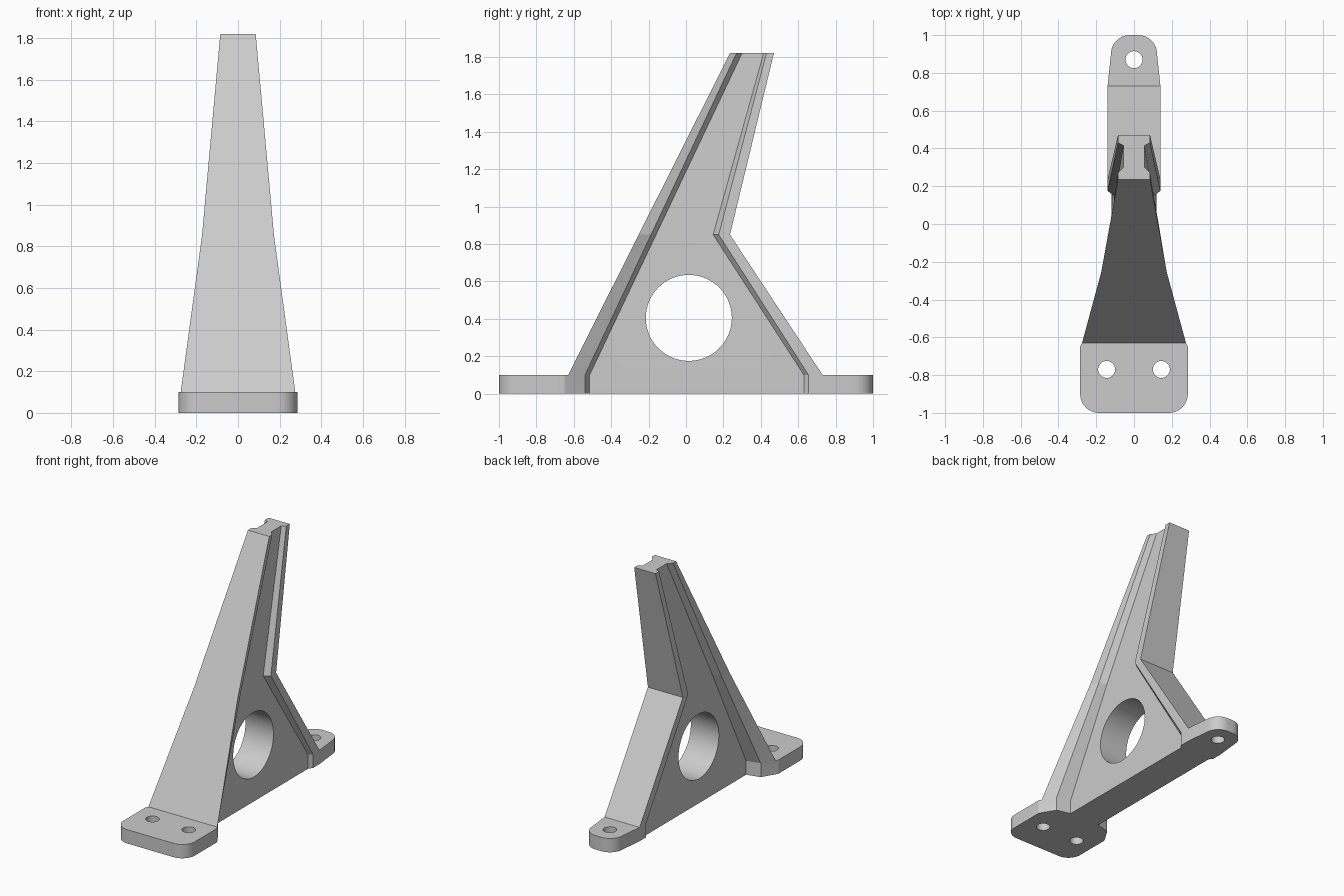
import bpy, bmesh, math
from mathutils import Matrix

cube = bpy.data.objects.get("Cube")
if cube:
    bpy.data.objects.remove(cube, do_unlink=True)

grey = bpy.data.materials.new("light grey")
grey.use_nodes = True
COLOUR = (0.6, 0.6, 0.6, 1)
grey.diffuse_color = COLOUR
grey.node_tree.nodes["Principled BSDF"].inputs["Base Color"].default_value = COLOUR

FOOT = 0.1


def finish(bm, name):
    bmesh.ops.recalc_face_normals(bm, faces=bm.faces)
    mesh = bpy.data.meshes.new(name)
    bm.to_mesh(mesh)
    bm.free()
    mesh.materials.append(grey)
    obj = bpy.data.objects.new(name, mesh)
    bpy.context.collection.objects.link(obj)
    return obj


def mirrored(half):
    """Close a half outline of (half width, y) points across x = 0."""
    return half + [(-x, y) for x, y in reversed(half)]


def loft(name, levels):
    bm = bmesh.new()
    rings = [[bm.verts.new((x, y, z)) for x, y in mirrored(half)] for z, half in levels]
    for low, high in zip(rings, rings[1:]):
        for i in range(len(low)):
            j = (i + 1) % len(low)
            bm.faces.new((low[i], low[j], high[j], high[i]))
    bm.faces.new(rings[0])
    bm.faces.new(rings[-1])
    return finish(bm, name)


def tab(name, half, radius, rounded):
    """Mounting plate with its outer corners rounded."""
    bm = bmesh.new()
    verts = [bm.verts.new((x, y, 0)) for x, y in mirrored(half)]
    face = bm.faces.new(verts)
    corners = [verts[rounded], verts[-1 - rounded]]
    bmesh.ops.bevel(bm, geom=corners, offset=radius, segments=10, profile=0.5,
                    affect='VERTICES')
    face = bm.faces[:]
    out = bmesh.ops.extrude_face_region(bm, geom=face)
    top = [v for v in out["geom"] if isinstance(v, bmesh.types.BMVert)]
    bmesh.ops.translate(bm, verts=top, vec=(0, 0, FOOT))
    return finish(bm, name)


def cylinder(name, centre, radius, depth, sideways=False):
    bm = bmesh.new()
    matrix = Matrix.Translation(centre)
    if sideways:
        matrix = matrix @ Matrix.Rotation(math.pi / 2, 4, 'Y')
    bmesh.ops.create_cone(bm, cap_ends=True, segments=64, radius1=radius,
                          radius2=radius, depth=depth, matrix=matrix)
    return finish(bm, name)


def combine(target, other, operation):
    mod = target.modifiers.new(other.name, 'BOOLEAN')
    mod.operation = operation
    mod.solver = 'EXACT'
    mod.object = other
    bpy.context.view_layer.objects.active = target
    bpy.ops.object.modifier_apply(modifier=mod.name)
    bpy.data.objects.remove(other, do_unlink=True)


# Tapering I-section: front flange, chamfer, web, chamfer, rear flange
base = [(0.275, -0.63), (0.22, -0.54), (0.12, -0.515),
        (0.12, 0.63), (0.14, 0.655), (0.14, 0.73)]
knee = [(0.173, -0.253), (0.15, -0.187), (0.1, -0.16),
        (0.1, 0.145), (0.14, 0.175), (0.14, 0.235)]
tip = [(0.085, 0.235), (0.085, 0.27), (0.055, 0.3),
       (0.055, 0.415), (0.085, 0.43), (0.085, 0.47)]
bracket = loft("support_bracket", [(0, base), (FOOT, base), (0.85, knee), (1.82, tip)])

# Mounting tabs, each reaching slightly into the body
front = tab("front_tab", [(0.285, -1), (0.285, -0.65), (0.275, -0.63), (0.2, -0.6)], 0.1, 0)
rear = tab("rear_tab", [(0.11, 0.69), (0.14, 0.73), (0.122, 0.9), (0.118, 1)], 0.095, 3)
combine(bracket, front, 'UNION')
combine(bracket, rear, 'UNION')

# Large web opening and bolt holes
combine(bracket, cylinder("web_opening", (0, 0.015, 0.405), 0.23, 1, True), 'DIFFERENCE')
for x, y in ((-0.145, -0.77), (0.145, -0.77), (0, 0.87)):
    combine(bracket, cylinder("bolt_hole", (x, y, 0.05), 0.045, 0.4), 'DIFFERENCE')

bpy.ops.object.select_all(action='DESELECT')
bracket.select_set(True)
bpy.context.view_layer.objects.active = bracket
bpy.ops.object.shade_smooth_by_angle(angle=math.radians(14))
